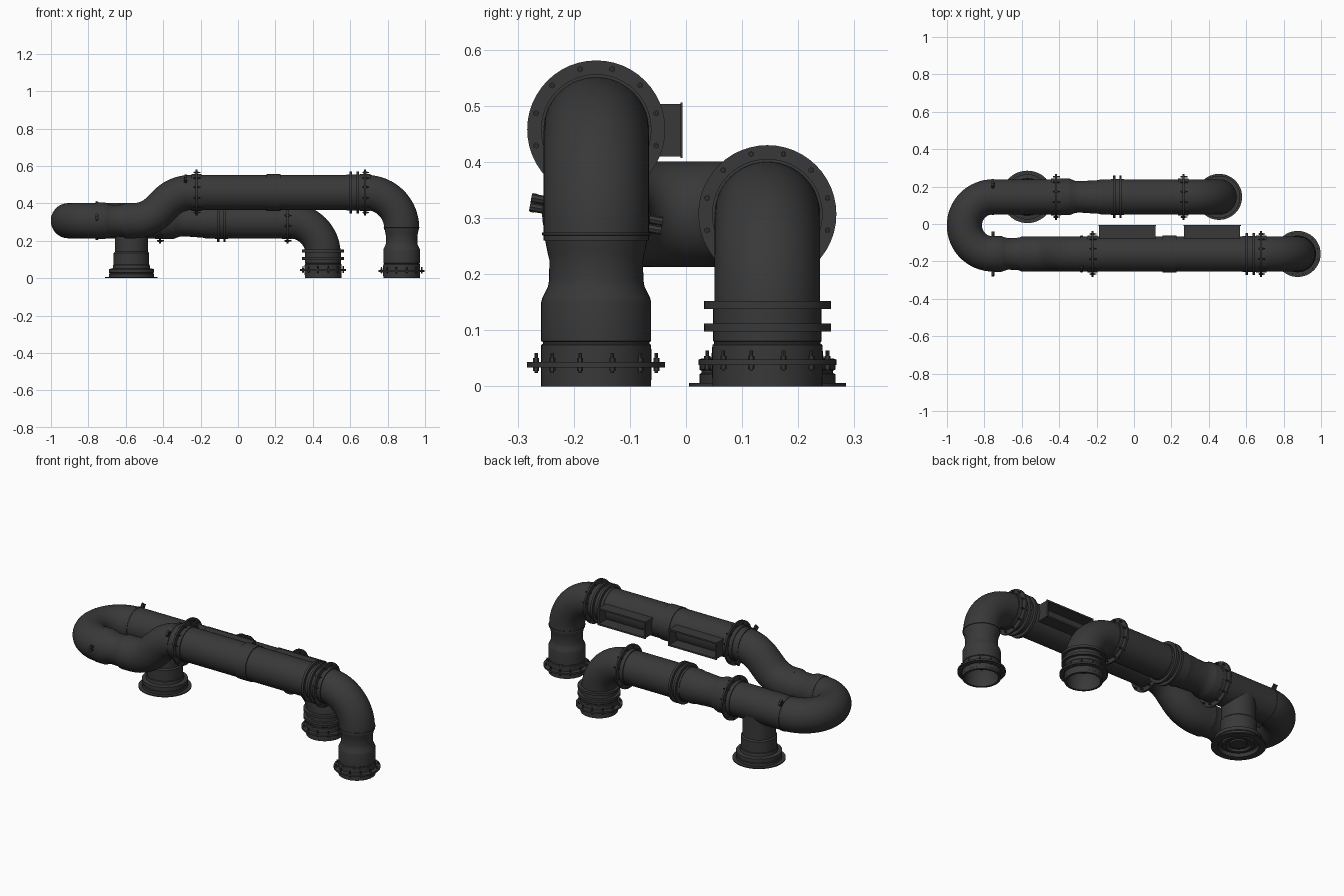
import bpy, bmesh
from math import sin, cos, pi, tan, radians
from mathutils import Vector, Matrix

if "Cube" in bpy.data.objects:
    bpy.data.objects.remove(bpy.data.objects["Cube"])

SIDES = 48
YF, YB = -0.16, 0.145          # front and back pipe lines
ZU, ZL = 0.458, 0.307          # upper and lower pipe heights
R = 0.094                      # pipe radius
dark = bpy.data.materials.new("dark_grey")
dark.diffuse_color = (0.04, 0.04, 0.04, 1)
dark.use_nodes = True
dark.node_tree.nodes["Principled BSDF"].inputs["Base Color"].default_value = dark.diffuse_color


def finish(bm, name):
    bmesh.ops.recalc_face_normals(bm, faces=bm.faces)
    me = bpy.data.meshes.new(name)
    bm.to_mesh(me)
    bm.free()
    ob = bpy.data.objects.new(name, me)
    bpy.context.collection.objects.link(ob)
    me.materials.append(dark)
    bpy.ops.object.select_all(action='DESELECT')
    ob.select_set(True)
    bpy.context.view_layer.objects.active = ob
    bpy.ops.object.shade_smooth_by_angle(angle=radians(32))
    return ob


def skin(bm, rings, closed=False):
    n = len(rings[0])
    pairs = list(zip(rings, rings[1:])) + ([(rings[-1], rings[0])] if closed else [])
    for a, b in pairs:
        for i in range(n):
            bm.faces.new((a[i], a[(i + 1) % n], b[(i + 1) % n], b[i]))


def axes(d):
    d = Vector(d).normalized()
    u = d.orthogonal().normalized()
    return d, u, d.cross(u)


def lathe(name, origin, axis, profile, closed=False, caps=False):
    """Revolve (distance along axis, radius) pairs."""
    d, u, v = axes(axis)
    bm = bmesh.new()
    rings = [[bm.verts.new(Vector(origin) + d * t + (u * cos(2 * pi * i / SIDES) + v * sin(2 * pi * i / SIDES)) * r)
              for i in range(SIDES)] for t, r in profile]
    skin(bm, rings, closed)
    if caps:
        bm.faces.new(rings[0])
        bm.faces.new(rings[-1])
    return finish(bm, name)


def sweep(name, corners, bend, r=R, steps=16):
    """Round pipe through corner points, each corner filleted with one bend radius."""
    P = [Vector(c) for c in corners]
    path = [(P[0], (P[1] - P[0]).normalized())]
    for a, b, c in zip(P, P[1:], P[2:]):
        d1, d2 = (b - a).normalized(), (c - b).normalized()
        ang = d1.angle(d2)
        start = b - d1 * bend * tan(ang / 2)
        n = (d2 - d1 * d1.dot(d2)).normalized()
        for k in range(steps + 1):
            t = ang * k / steps
            path.append((start + d1 * bend * sin(t) + n * bend * (1 - cos(t)), d1 * cos(t) + n * sin(t)))
    path.append((P[-1], (P[-1] - P[-2]).normalized()))
    bm = bmesh.new()
    rings, u, last = [], None, None
    for p, d in path:
        if last is not None and (p - last).length < 1e-4:
            continue
        last = p
        u = d.orthogonal() if u is None else u - d * u.dot(d)
        u.normalize()
        v = d.cross(u)
        rings.append([bm.verts.new(p + (u * cos(2 * pi * i / SIDES) + v * sin(2 * pi * i / SIDES)) * r)
                      for i in range(SIDES)])
    skin(bm, rings)
    return finish(bm, name)


def band(name, c, axis, w, r, inner=0.088):
    h = w / 2
    return lathe(name, c, axis, [(-h, inner), (-h, r), (h, r), (h, inner)], closed=True)


def cyl(bm, c, d, length, r, seg=8):
    rot = Vector(d).to_track_quat('Z', 'Y').to_matrix().to_4x4()
    bmesh.ops.create_cone(bm, cap_ends=True, segments=seg, radius1=r, radius2=r, depth=length,
                          matrix=Matrix.Translation(c) @ rot)


def flange(name, c, axis):
    """Flange disc with collar and twelve bolts."""
    band(name, c, axis, 0.01, 0.123)
    band(name + "_collar", c, axis, 0.055, 0.0985)
    d, u, v = axes(axis)
    bm = bmesh.new()
    for i in range(12):
        q = Vector(c) + (u * cos(pi * i / 6) + v * sin(pi * i / 6)) * 0.111
        cyl(bm, q + d * 0.003, d, 0.036, 0.0032)
        for s in (-0.008, 0.008):
            cyl(bm, q + d * s, d, 0.007, 0.0055, 6)
    finish(bm, name + "_bolts")


def clamp(name, c, out):
    """Thin band around an x pipe with two opposite toggle bolts."""
    band(name, c, (1, 0, 0), 0.014, 0.0965)
    bm = bmesh.new()
    o = Vector(out).normalized()
    t = o.cross(Vector((1, 0, 0)))
    for s in (1, -1):
        for k in (-0.008, 0.008):
            cyl(bm, Vector(c) + o * s * 0.106 + t * k, o, 0.026, 0.008)
        cyl(bm, Vector(c) + o * s * 0.113, t, 0.034, 0.004)
    finish(bm, name + "_bolts")


X, Z = (1, 0, 0), (0, 0, 1)
TX, FX, BX = -0.57, 0.875, 0.455     # tee, front leg and back leg positions

# bends and straight runs
sweep("front_elbow", [(FX, YF, 0.26), (FX, YF, ZU), (0.66, YF, ZU)], 0.19)
sweep("front_upper_pipe", [(0.67, YF, ZU), (-0.22, YF, ZU)], 0.1)
sweep("front_offset_bend", [(-0.21, YF, ZU), (-0.329, YF, ZU), (-0.48, YF, ZL), (-0.60, YF, ZL)], 0.19)
lathe("front_coupling", (-0.60, YF, ZL), (-1, 0, 0),
      [(0, R), (0.012, 0.0885), (0.025, 0.086), (0.075, 0.084), (0.1, 0.092), (0.11, 0.0965), (0.155, 0.0965), (0.155, 0.09)])
sweep("return_bend", [(-0.75, YF, ZL), (-0.907, YF, ZL), (-0.907, YB, ZL), (-0.75, YB, ZL)], 0.1524)
sweep("back_tee_run", [(-0.755, YB, ZL), (-0.42, YB, ZL)], 0.1)
lathe("back_coupling", (-0.42, YB, ZL), X,
      [(0, 0.0975), (0.075, 0.0975), (0.082, 0.095), (0.105, 0.086), (0.125, 0.084), (0.17, 0.086),
       (0.19, 0.088), (0.225, 0.089), (0.245, R)])
sweep("back_pipe", [(-0.175, YB, ZL), (0.27, YB, ZL)], 0.1)
sweep("back_elbow", [(0.26, YB, ZL), (BX, YB, ZL), (BX, YB, 0.07)], 0.18)

# outlet legs, open at the bottom
lathe("front_leg", (FX, YF, 0), Z,
      [(0.09, 0.001), (0.09, 0.072), (0.07, 0.084), (0, 0.086), (0, 0.098), (0.074, 0.098), (0.076, 0.095),
       (0.079, 0.095), (0.081, 0.098), (0.15, 0.098), (0.158, 0.096), (0.178, 0.086), (0.19, 0.084), (0.225, 0.0835),
       (0.24, 0.087), (0.268, 0.0925), (0.27, 0.0965), (0.274, 0.0965), (0.274, 0.09)])
lathe("back_leg", (BX, YB, 0), Z,
      [(0.09, 0.001), (0.09, 0.072), (0.07, 0.084), (0, 0.086), (0, 0.098), (0.074, 0.098), (0.076, 0.095),
       (0.079, 0.095), (0.081, 0.0965), (0.15, 0.0965), (0.15, 0.09)])
flange("front_leg_flange", (FX, YF, 0.039), Z)
flange("back_leg_flange", (BX, YB, 0.043), Z)
for i, z in enumerate((0.105, 0.145)):
    band(f"back_leg_ring_{i}", (BX, YB, z), Z, 0.014, 0.113)

# tee branch with stepped foot
lathe("tee_branch", (TX, YB, 0), Z,
      [(0, 0.14), (0.006, 0.14), (0.006, 0.121), (0.022, 0.121), (0.024, 0.117), (0.028, 0.117), (0.03, 0.121),
       (0.049, 0.121), (0.052, 0.1), (0.07, 0.098), (0.072, 0.095), (0.135, 0.095), (0.142, 0.088), (0.27, 0.088)])
lathe("tee_foot_underside", (TX, YB, 0), Z,
      [(0, 0.14), (0, 0.105), (0.02, 0.1), (0.02, 0.085), (0.008, 0.082), (0.008, 0.065), (0.02, 0.062),
       (0.02, 0.045), (0.012, 0.042), (0.012, 0.001)])

# flanges, rings, sleeve
flange("front_flange_left", (-0.222, YF, ZU), X)
flange("front_flange_right", (0.68, YF, ZU), X)
flange("back_flange_left", (-0.417, YB, ZL), X)
flange("back_flange_right", (0.264, YB, ZL), X)
for i, x in enumerate((0.603, 0.64)):
    band(f"front_ring_{i}", (x, YF, ZU), X, 0.013, 0.113)
for i, x in enumerate((-0.105, -0.072)):
    band(f"back_ring_{i}", (x, YB, ZL), X, 0.013, 0.113)
band("front_ring_seat", (0.625, YF, ZU), X, 0.09, 0.0965)
band("back_ring_seat", (-0.088, YB, ZL), X, 0.07, 0.0965)
band("front_sleeve", (0.19, YF, ZU), X, 0.075, 0.0985)

# toggle clamps
clamp("front_bend_clamp", (-0.755, YF, ZL), (0, -1, 0.18))
clamp("back_bend_clamp", (-0.755, YB, ZL), (0, 0.65, 0.85))
clamp("offset_bend_clamp", (-0.28, YF, ZU), (0, -0.75, 0.66))


def vent(name, x0, x1):
    """Rectangular outlet duct with lip and perforated plate."""
    z0, z1, yb, ye = 0.41, 0.503, -0.095, -0.006

    def loop(bm, y, g):
        return [bm.verts.new(p) for p in ((x0 - g, y, z0 - g), (x1 + g, y, z0 - g), (x1 + g, y, z1 + g), (x0 - g, y, z1 + g))]
    bm = bmesh.new()
    skin(bm, [loop(bm, y, g) for y, g in ((yb, 0), (ye - 0.004, 0), (ye - 0.004, 0.003), (ye, 0.003), (ye, -0.006), (yb, -0.006))])
    finish(bm, name + "_duct")
    bm = bmesh.new()
    nx, nz = 20, 6
    w, h = x1 - x0 - 0.012, z1 - z0 - 0.012
    g = [[bm.verts.new((x0 + 0.006 + w * i / nx, ye - 0.008, z0 + 0.006 + h * j / nz)) for j in range(nz + 1)]
         for i in range(nx + 1)]
    cells = [bm.faces.new((g[i][j], g[i + 1][j], g[i + 1][j + 1], g[i][j + 1])) for i in range(nx) for j in range(nz)]
    bmesh.ops.inset_individual(bm, faces=cells, thickness=0.0042)
    bmesh.ops.delete(bm, geom=cells, context='FACES_ONLY')
    finish(bm, name + "_grille")


vent("left_vent", -0.188, 0.115)
vent("right_vent", 0.267, 0.568)
